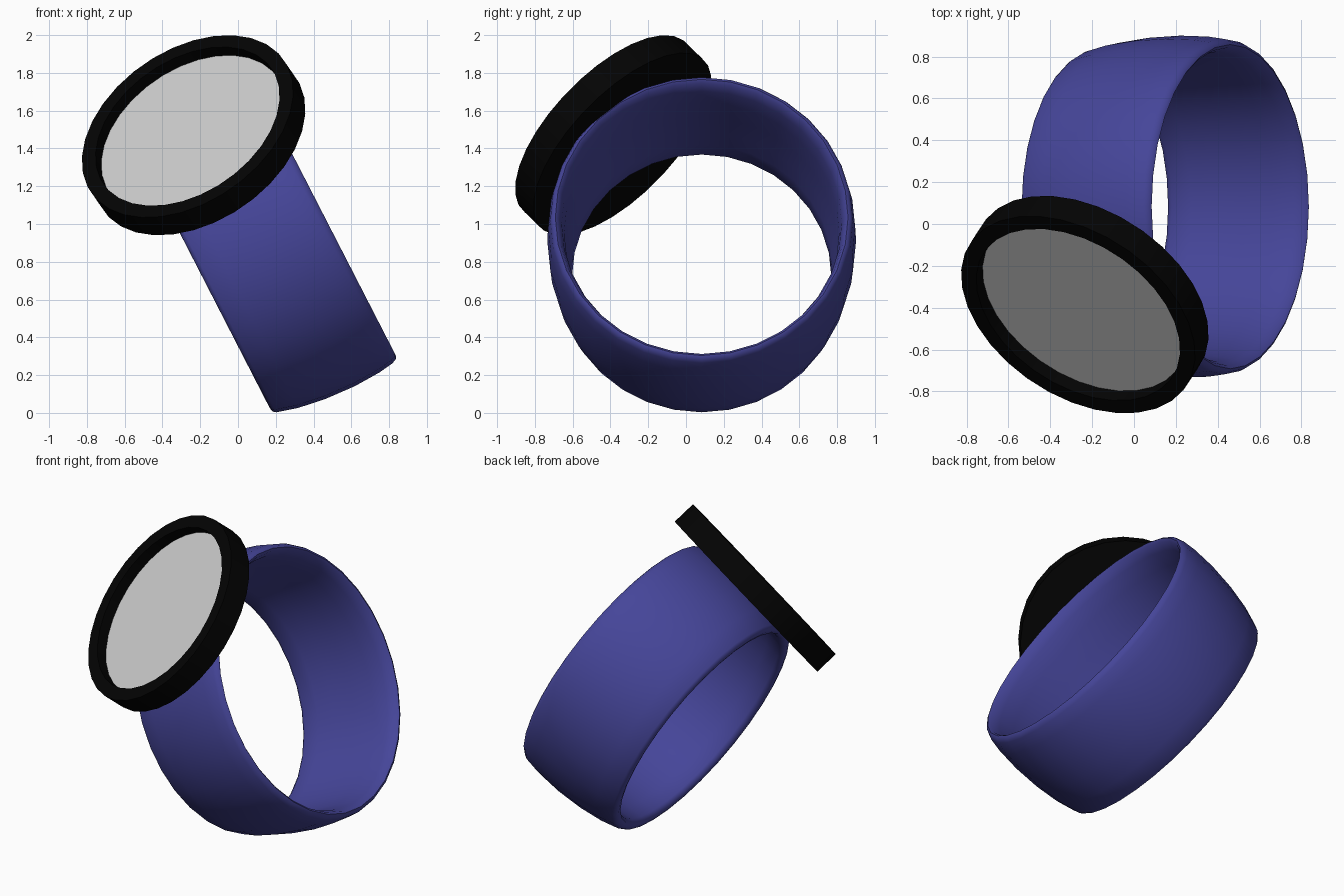
import bpy, bmesh, math
from mathutils import Matrix, Vector

if "Cube" in bpy.data.objects:
    bpy.data.objects.remove(bpy.data.objects["Cube"])


def material(name, color):
    m = bpy.data.materials.new(name)
    m.diffuse_color = color
    m.use_nodes = True
    m.node_tree.nodes["Principled BSDF"].inputs["Base Color"].default_value = m.diffuse_color
    return m


def lathe(name, profile, matrix, squash=1.0, sides=32, mat=None, angle=40):
    """Revolve a closed (radius, height) profile around local z."""
    bm = bmesh.new()
    rings = []
    for i in range(sides):
        t = 2 * math.pi * i / sides
        rings.append([bm.verts.new((r * squash * math.cos(t), r * math.sin(t), h))
                      for r, h in profile])
    n = len(profile)
    for i in range(sides):
        a, b = rings[i], rings[(i + 1) % sides]
        for j in range(n):
            k = (j + 1) % n
            if profile[j][0] == 0 and profile[k][0] == 0:
                continue
            if profile[j][0] == 0:
                bm.faces.new((a[j], b[k], a[k]))
            elif profile[k][0] == 0:
                bm.faces.new((a[j], b[j], a[k]))
            else:
                bm.faces.new((a[j], b[j], b[k], a[k]))
    bmesh.ops.remove_doubles(bm, verts=bm.verts, dist=1e-5)
    loose = [v for v in bm.verts if not v.link_faces]
    bmesh.ops.delete(bm, geom=loose, context='VERTS')
    bm.transform(matrix)
    bmesh.ops.recalc_face_normals(bm, faces=bm.faces)
    mesh = bpy.data.meshes.new(name)
    bm.to_mesh(mesh)
    bm.free()
    ob = bpy.data.objects.new(name, mesh)
    bpy.context.collection.objects.link(ob)
    if mat:
        mesh.materials.append(mat)
    bpy.ops.object.select_all(action='DESELECT')
    ob.select_set(True)
    bpy.context.view_layer.objects.active = ob
    bpy.ops.object.shade_smooth_by_angle(angle=math.radians(angle))
    return ob


def frame(x, y, z, origin):
    m = Matrix((x, y, z)).transposed().to_4x4()
    m.translation = origin
    return m


blue = material("band_blue", (0.06, 0.06, 0.32, 1))
black = material("bezel_black", (0.001, 0.001, 0.001, 1))

# Band: slightly flared, bulging ring leaning over in x
tilt = math.radians(27.2)
axis = Vector((math.cos(tilt), 0, math.sin(tilt)))
down = Vector((math.sin(tilt), 0, -math.cos(tilt)))
band_frame = frame(Vector((0, -1, 0)), down, axis, Vector((-0.312, 0.083, 0.638)))
band_profile = [(0.765, 0.147), (0.788, 0.152), (0.80, 0.168), (0.832, 0.28),
                (0.856, 0.43), (0.867, 0.60), (0.862, 0.75), (0.850, 0.835),
                (0.838, 0.860), (0.822, 0.868), (0.806, 0.855), (0.786, 0.80),
                (0.772, 0.70), (0.762, 0.55), (0.748, 0.40), (0.735, 0.28),
                (0.728, 0.18), (0.742, 0.153)]
lathe("band", band_profile, band_frame, squash=0.943, mat=blue, angle=60)

# Bezel: shallow round tray set on the band
n = Vector((-0.43, -0.65, 0.628)).normalized()
side = (axis - n * axis.dot(n)).normalized()
face_frame = frame(side, n.cross(side), n, Vector((-0.235, -0.385, 1.47)))
lathe("bezel", [(0, -0.075), (0.62, -0.075), (0.62, 0.075),
                (0.54, 0.075), (0.54, -0.01), (0, -0.01)], face_frame, mat=black)

# Dial: plain grey plate recessed in the bezel
lathe("dial", [(0, -0.02), (0.541, -0.02), (0.541, 0.005), (0, 0.005)], face_frame)
